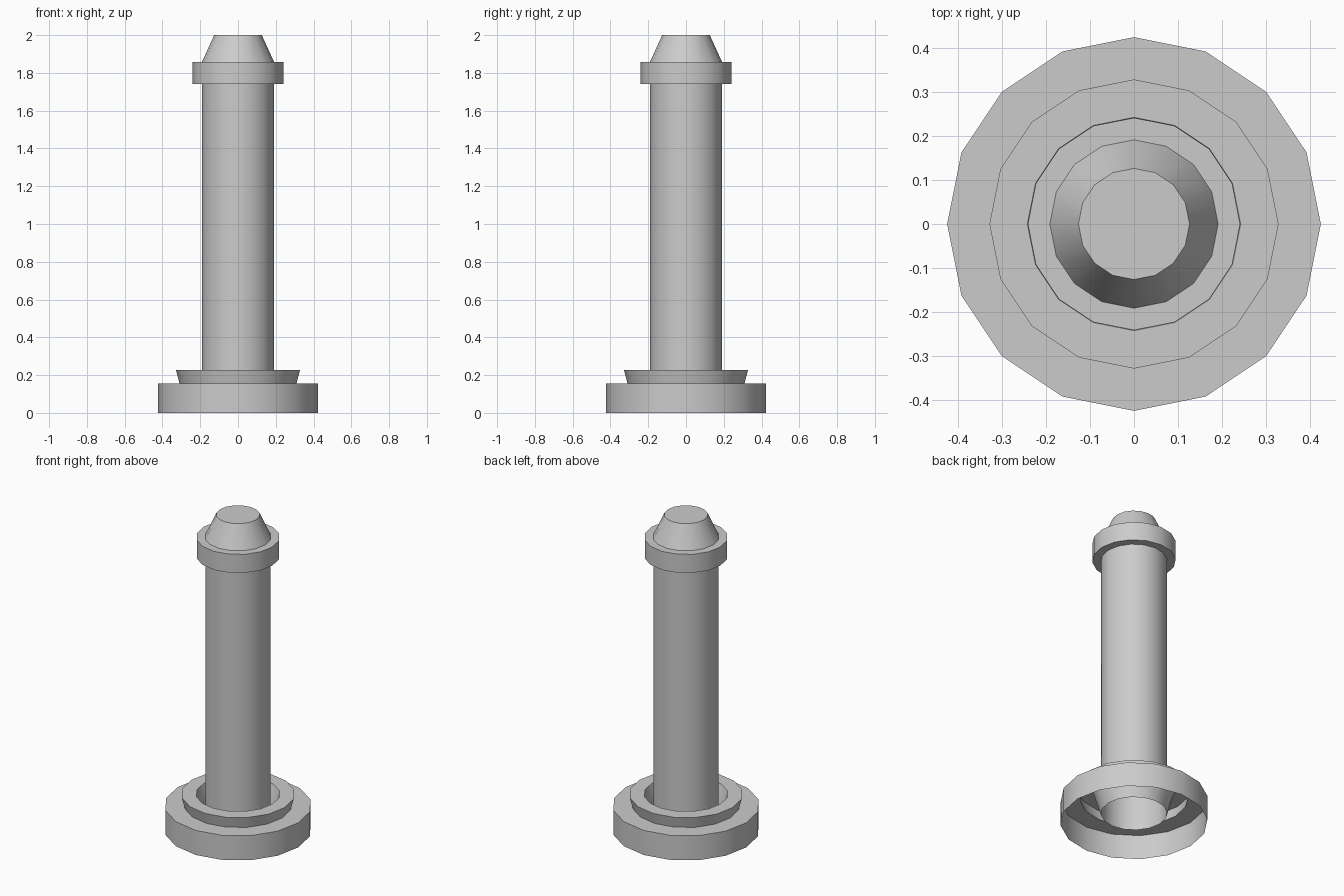
import bpy
import bmesh
import math

if "Cube" in bpy.data.objects:
    bpy.data.objects.remove(bpy.data.objects["Cube"])

SIDES = 16

# Profile (radius, z), traced from the hollow foot up to the flat tip
PROFILE = [
    (0.424, 0.0), (0.424, 0.156),    # foot wall, open underneath
    (0.31, 0.156), (0.328, 0.227),   # foot top and flared rim
    (0.242, 0.227), (0.191, 0.06),   # recess sloping down to the shaft
    (0.191, 1.74),                   # shaft
    (0.241, 1.74), (0.241, 1.858),   # collar
    (0.191, 1.858), (0.126, 2.0),    # tapered tip
]


def lathe(name, profile, sides):
    bm = bmesh.new()
    rings = []
    for r, z in profile:
        angles = [math.tau * i / sides for i in range(sides)]
        rings.append([bm.verts.new((r * math.cos(a), r * math.sin(a), z)) for a in angles])
    for low, high in zip(rings, rings[1:]):
        for i in range(sides):
            j = (i + 1) % sides
            bm.faces.new((low[i], low[j], high[j], high[i]))
    bm.faces.new(rings[-1])  # flat cap on the tip
    mesh = bpy.data.meshes.new(name)
    bm.to_mesh(mesh)
    bm.free()
    obj = bpy.data.objects.new(name, mesh)
    bpy.context.collection.objects.link(obj)
    return obj


# Whole post is one turned surface
post = lathe("turned_post", PROFILE, SIDES)
bpy.context.view_layer.objects.active = post
post.select_set(True)
bpy.ops.object.shade_smooth_by_angle(angle=math.radians(30))
